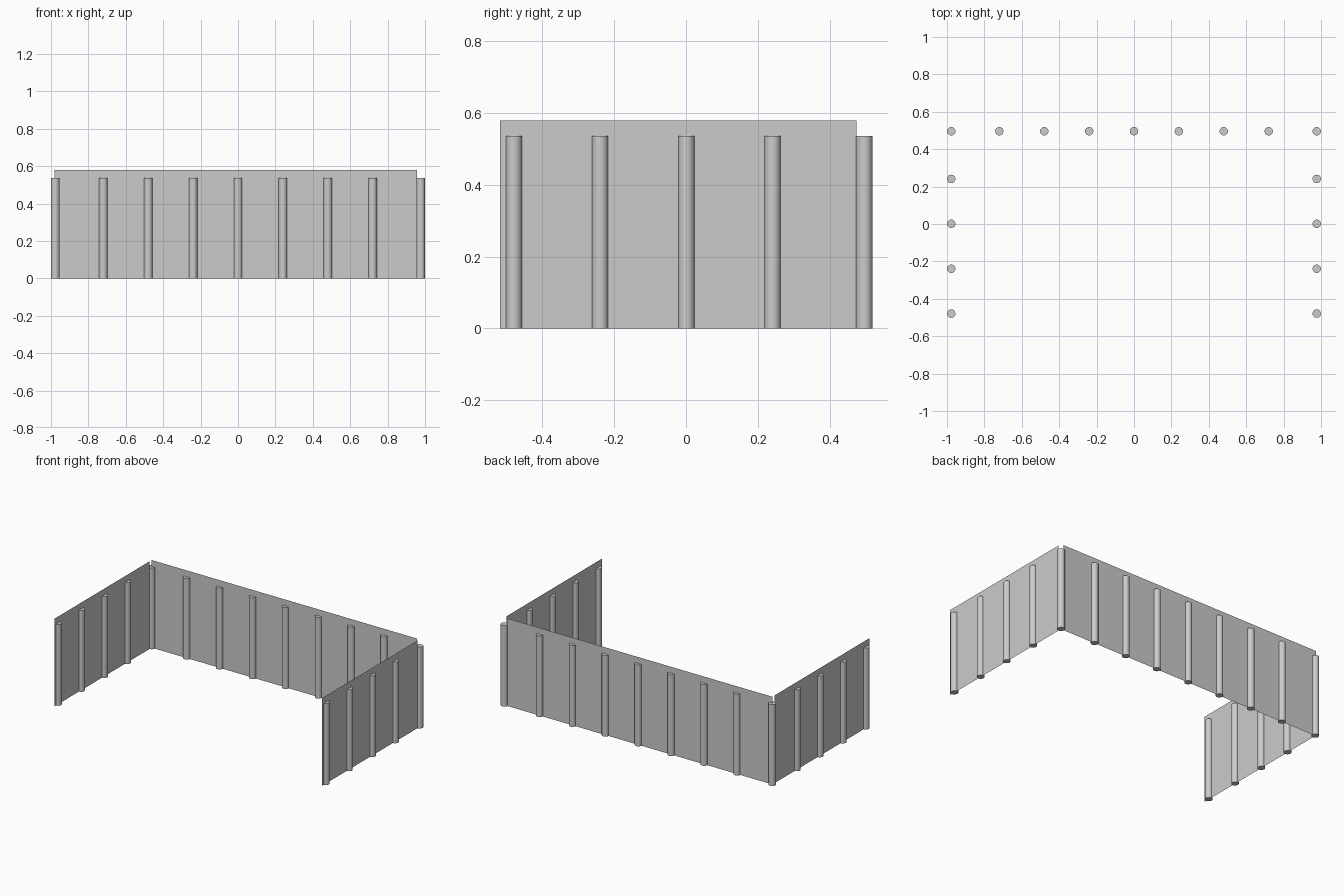
import bpy

if "Cube" in bpy.data.objects:
    bpy.data.objects.remove(bpy.data.objects["Cube"])

POST_R, POST_H, PANEL_H = 0.0225, 0.536, 0.578
SIDE_X, BACK_Y = 0.977, 0.496


def post(name, x, y):
    bpy.ops.mesh.primitive_cylinder_add(vertices=24, radius=POST_R, depth=POST_H,
                                        location=(x, y, POST_H / 2))
    bpy.context.object.name = name
    bpy.ops.object.shade_smooth_by_angle()


def panel(name, start, end):
    # upright paper-thin sheet between two ground points
    verts = [(*start, 0), (*end, 0), (*end, PANEL_H), (*start, PANEL_H)]
    mesh = bpy.data.meshes.new(name)
    mesh.from_pydata(verts, [], [(0, 1, 2, 3)])
    bpy.context.collection.objects.link(bpy.data.objects.new(name, mesh))


# Back row of posts, including the two corner posts
for i in range(-3, 4):
    post("back_post", i * 0.24, BACK_Y)
for side, label in ((-1, "left"), (1, "right")):
    post(label + "_corner_post", side * SIDE_X, BACK_Y)
    # Side rows of posts
    for i in range(-2, 2):
        post(label + "_side_post", side * SIDE_X, i * 0.24 + 0.001)
    # Side fence sheet, stopping just short of the corner post
    panel(label + "_side_panel", (side * SIDE_X, -0.518), (side * SIDE_X, 0.475))

# Back fence sheet, short of the corner at the right end
panel("back_panel", (0.957, BACK_Y), (-0.98, BACK_Y))
